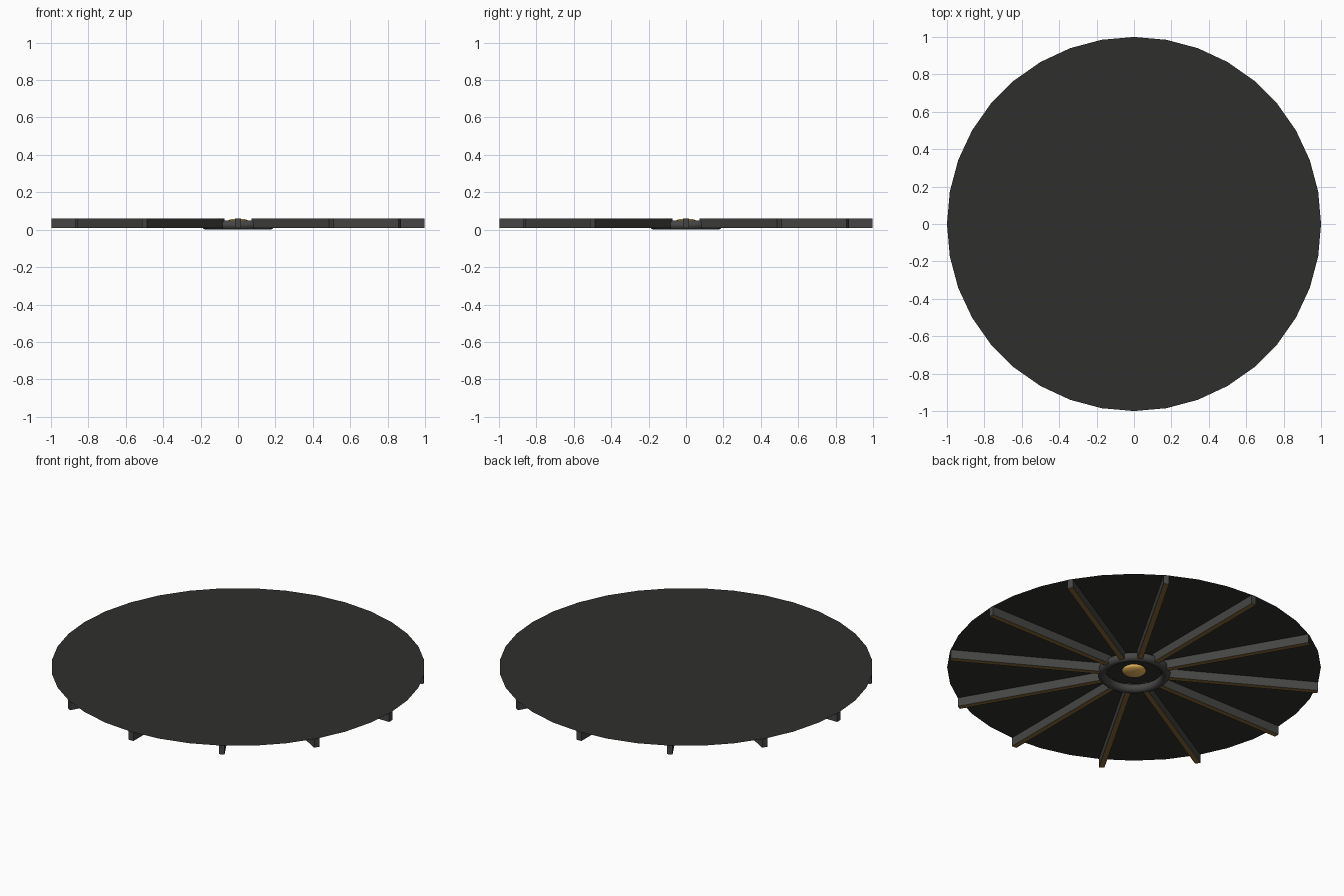
import bpy, bmesh, math
from mathutils import Matrix

if "Cube" in bpy.data.objects:
    bpy.data.objects.remove(bpy.data.objects["Cube"])


def material(name, rgb):
    m = bpy.data.materials.new(name)
    m.diffuse_color = (*rgb, 1)
    m.use_nodes = True
    m.node_tree.nodes["Principled BSDF"].inputs["Base Color"].default_value = m.diffuse_color
    return m


dark = material("dark_panel", (0.028, 0.028, 0.027))
metal = material("dark_metal", (0.06, 0.06, 0.058))
bronze = material("bronze", (0.24, 0.14, 0.04))
gold = material("gold", (0.8, 0.45, 0.1))

RIBS = 12
TOP = 0.06
INNER, OUTER = 0.17, 0.998
WIDTH, RIB_BOTTOM = 0.03, 0.008

# Thin panel: one flat 36-sided sheet
bpy.ops.mesh.primitive_circle_add(vertices=36, radius=1, fill_type='NGON', location=(0, 0, TOP))
panel = bpy.context.object
panel.name = "panel"
panel.data.materials.append(dark)


# Radial ribs under the panel, with bronze undersides
def add_rib(index):
    bm = bmesh.new()
    height = TOP - 0.0005 - RIB_BOTTOM
    bmesh.ops.create_cube(bm, size=1, matrix=(
        Matrix.Rotation(index * 2 * math.pi / RIBS, 4, 'Z')
        @ Matrix.Translation(((INNER + OUTER) / 2, 0, RIB_BOTTOM + height / 2))
        @ Matrix.Diagonal((OUTER - INNER, WIDTH, height, 1))))
    bm.normal_update()
    for f in bm.faces:
        f.material_index = 1 if f.normal.z < -0.5 else 0
    mesh = bpy.data.meshes.new("rib")
    bm.to_mesh(mesh)
    bm.free()
    mesh.materials.append(metal)
    mesh.materials.append(bronze)
    rib = bpy.data.objects.new(f"rib_{index + 1}", mesh)
    bpy.context.collection.objects.link(rib)


for i in range(RIBS):
    add_rib(i)

# Hub ring joining the inner rib ends
bpy.ops.mesh.primitive_torus_add(major_segments=36, minor_segments=12, major_radius=0.17,
                                 minor_radius=0.025, location=(0, 0, 0.025))
ring = bpy.context.object
ring.name = "hub_ring"
ring.data.materials.append(metal)
bpy.ops.object.shade_smooth()

# Flattened gold boss in the middle
bpy.ops.mesh.primitive_uv_sphere_add(segments=24, ring_count=12, radius=0.064, location=(0, 0, 0.038))
boss = bpy.context.object
boss.name = "centre_boss"
boss.scale = (1, 1, 0.33)
boss.data.materials.append(gold)
bpy.ops.object.shade_smooth()
